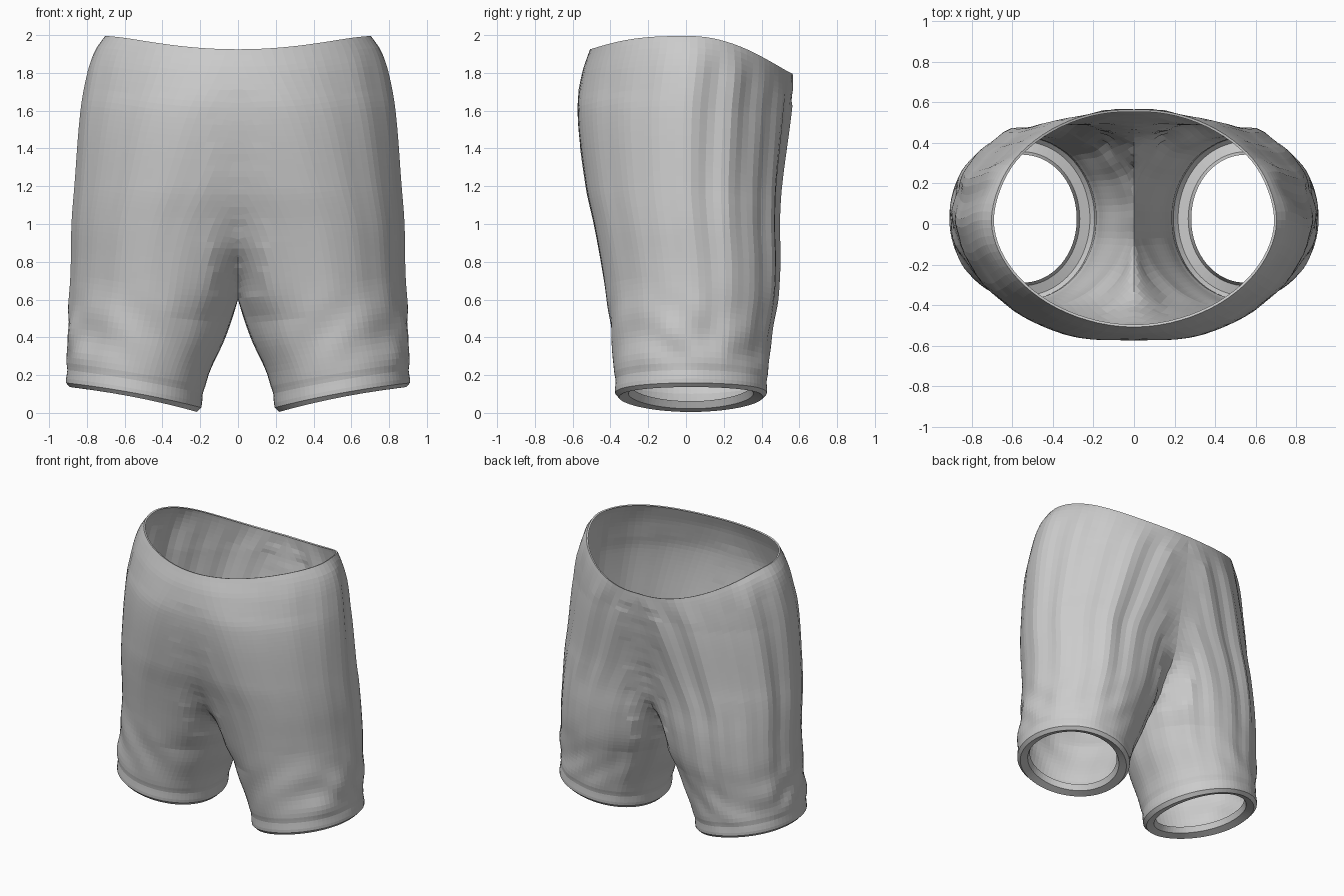
import bpy, bmesh
from math import sin, cos, pi, exp

if "Cube" in bpy.data.objects:
    bpy.data.objects.remove(bpy.data.objects["Cube"])

COLS, ROWS = 80, 56

# Leg/seat section by height: z, outer x, inner x, front y, back y
SECTIONS = [
    (0.00, 0.91, 0.20, -0.37, 0.42),
    (0.20, 0.91, 0.155, -0.38, 0.435),
    (0.40, 0.90, 0.065, -0.395, 0.45),
    (0.60, 0.89, 0.00, -0.42, 0.485),
    (0.80, 0.88, -0.04, -0.45, 0.495),
    (1.00, 0.875, -0.12, -0.487, 0.49),
    (1.20, 0.86, -0.26, -0.53, 0.50),
    (1.60, 0.83, -0.52, -0.575, 0.55),
    (1.80, 0.795, -0.70, -0.55, 0.565),
    (1.92, 0.755, -0.745, -0.51, 0.55),
    (2.00, 0.70, -0.70, -0.48, 0.52),
]


def section(z):
    """Smoothly interpolated section values at height z."""
    z = min(max(z, 0.0), 2.0)
    i = 0
    while i < len(SECTIONS) - 2 and z > SECTIONS[i + 1][0]:
        i += 1
    a, b = SECTIONS[i], SECTIONS[i + 1]
    p, q = SECTIONS[max(i - 1, 0)], SECTIONS[min(i + 2, len(SECTIONS) - 1)]
    h = b[0] - a[0]
    u = (z - a[0]) / h
    out = []
    for k in range(1, 5):
        m0 = (b[k] - p[k]) / (b[0] - p[0]) * h
        m1 = (q[k] - a[k]) / (q[0] - a[0]) * h
        out.append((2*u**3 - 3*u*u + 1) * a[k] + (u**3 - 2*u*u + u) * m0
                   + (3*u*u - 2*u**3) * b[k] + (u**3 - u*u) * m1)
    return out


def ramp(z, lo, hi):
    return min(max((z - lo) / (hi - lo), 0.0), 1.0)


def folds(th, z, t):
    """Outward offset from pleats, hem creases and hem stitching."""
    side = 0.2 + 0.8 * max(0.0, min(1.0, 0.6 + sin(th)))
    pleat = 0.007 * sin(17*th + 0.6*sin(2*z)) + 0.007 * sin(11*th + 1.3 + 0.5*z)
    pleat *= side * min(1, t * 2) * min(1, (1 - t) * 10)
    low = exp(-((z - 0.38) / 0.2) ** 2) * (0.5 + 0.5 * cos(th)) * min(1, t * 10)
    crease = 0.006 * (sin(23*z + 5*sin(2*th)) + sin(14*z - 7*th)) * low
    stitch = -0.006 * exp(-((t - 0.045) / 0.015) ** 2)
    return pleat + crease + stitch


def point(th, t, inset=0.0, lift=0.0):
    """Point on the leg tube: th around it, t from hem to waist."""
    c, s = cos(th), sin(th)
    hem = 0.078 + 0.066 * c + 0.012 * s * s
    waist = 1.995 - (0.2 * s * s if s > 0 else 0.07 * abs(s) ** 3)
    z = hem + (waist - hem) * t
    xo, xi, yf, yb = section(z)
    d = folds(th, z, t) - inset
    # Squarer inside above the crotch, flatter on the outer front and upper back
    if c < 0:
        n = 2 + (1.4 if s < 0 else 1.0) * ramp(z, 0.5, 0.9)
    elif s < 0:
        n = 2 - 0.25 * ramp(z, 0.3, 0.7) * ramp(z, 2.1, 1.7)
    else:
        n = 2.1 - 0.3 * ramp(z, 1.1, 1.6)
    r = (abs(c) ** n + abs(s) ** n) ** (-1 / n)
    c, s = r * c, r * s
    cx, cy = (xo + xi) / 2, (yf + yb) / 2
    return (cx + ((xo - xi) / 2 + d) * c, cy + ((yb - yf) / 2 + d) * s, z + lift)


# Rings: turned-in hem, then cloth from hem to waist
bm = bmesh.new()
levels = [(0.0, 0.085, 0.05), (0.0, 0.07, 0.01), (0.0, 0.02, -0.007)]
levels += [(t, 0.0, 0.0) for t in (0.008, 0.02, 0.035, 0.045, 0.055)]
levels += [(0.065 + 0.935 * j / ROWS, 0.0, 0.0) for j in range(ROWS + 1)]
levels += [(1.0, 0.012, -0.004)]
rings = [[bm.verts.new(point(2 * pi * i / COLS, *lv)) for i in range(COLS)] for lv in levels]
for low, up in zip(rings, rings[1:]):
    for i in range(COLS):
        k = (i + 1) % COLS
        bm.faces.new((low[i], low[k], up[k], up[i]))

# Trim at the centre seam and mirror the other half
bmesh.ops.bisect_plane(bm, geom=bm.verts[:] + bm.edges[:] + bm.faces[:], dist=0.0005,
                       plane_co=(0, 0, 0), plane_no=(1, 0, 0), clear_inner=True)
bmesh.ops.mirror(bm, geom=bm.verts[:] + bm.edges[:] + bm.faces[:], axis='X', merge_dist=0.002)
bmesh.ops.remove_doubles(bm, verts=[v for v in bm.verts if abs(v.co.x) < 0.002], dist=0.002)

# Soften the valley along the centre seam
for step in range(14):
    near = [v for v in bm.verts if abs(v.co.x) < 0.13 and 0.62 < v.co.z < 1.7]
    bmesh.ops.smooth_vert(bm, verts=near, factor=0.5, use_axis_x=True, use_axis_y=True, use_axis_z=True)
bmesh.ops.recalc_face_normals(bm, faces=bm.faces[:])

mesh = bpy.data.meshes.new("shorts")
bm.to_mesh(mesh)
bm.free()
shorts = bpy.data.objects.new("shorts", mesh)
bpy.context.collection.objects.link(shorts)
